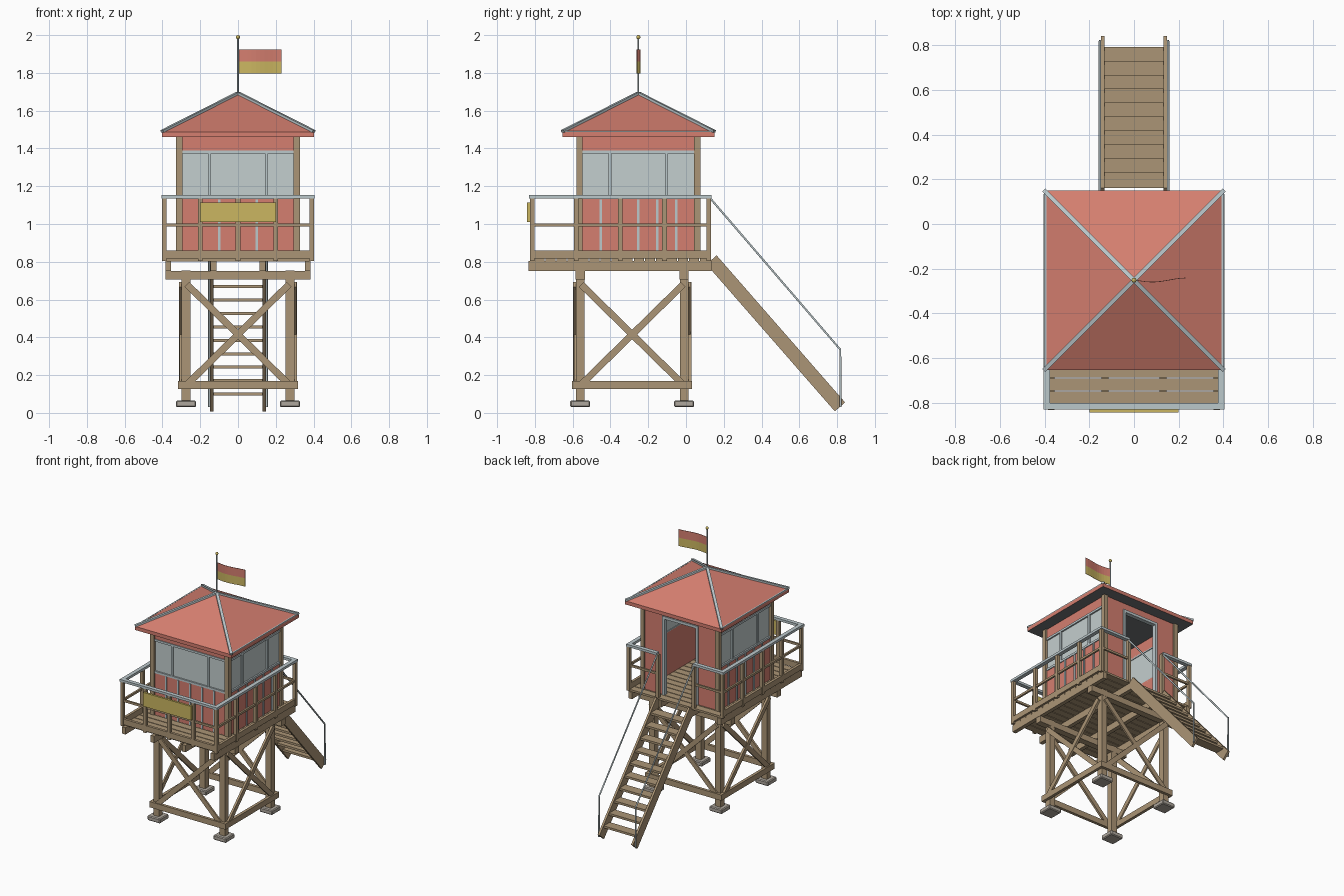
import bpy, bmesh, math
from mathutils import Vector, Matrix

cube = bpy.data.objects.get("Cube")
if cube:
    bpy.data.objects.remove(cube, do_unlink=True)


def material(name, r, g, b):
    m = bpy.data.materials.new(name)
    m.use_nodes = True
    m.diffuse_color = (r, g, b, 1)
    m.node_tree.nodes["Principled BSDF"].inputs["Base Color"].default_value = (r, g, b, 1)
    return m


WOOD = material("weathered wood", .41, .30, .18)
RED = material("coral red paint", .66, .21, .16)
TRIM = material("pale grey trim", .50, .58, .60)
GLASS = material("pale window glass", .55, .62, .62)
YELLOW = material("mustard yellow", .60, .47, .12)
STONE = material("concrete", .43, .39, .34)
DARK = material("dark soffit", .16, .17, .18)

CABIN = Vector((0, -.252, 0))
TOWER = Vector((0, -.285, 0))


def box(x0, x1, y0, y1, z0, z1):
    """Matrix of a unit cube filling the given ranges."""
    c = Vector((x0 + x1, y0 + y1, z0 + z1)) / 2
    return Matrix.Translation(c) @ Matrix.Diagonal((x1 - x0, y1 - y0, z1 - z0, 1))


def beam(a, b, width, depth, normal):
    """Matrix of a rectangular bar from a to b, its depth along normal."""
    a, b, n = Vector(a), Vector(b), Vector(normal)
    d = (b - a).normalized()
    s = n.cross(d).normalized()
    n = d.cross(s)
    rot = Matrix((d, s, n)).transposed().to_4x4()
    return Matrix.Translation((a + b) / 2) @ rot @ Matrix.Diagonal(((b - a).length, width, depth, 1))


def finish(name, bm, mats):
    me = bpy.data.meshes.new(name)
    bmesh.ops.recalc_face_normals(bm, faces=bm.faces)
    bm.to_mesh(me)
    bm.free()
    for m in mats:
        me.materials.append(m)
    ob = bpy.data.objects.new(name, me)
    bpy.context.collection.objects.link(ob)
    return ob


def part(name, mat, solids, turns=(0,), centre=None):
    """One object of bars, optionally repeated by quarter turns round a centre."""
    bm = bmesh.new()
    for t in turns:
        move = Matrix.Translation(centre or Vector()) @ Matrix.Rotation(t * math.pi / 2, 4, 'Z')
        for s in solids:
            bmesh.ops.create_cube(bm, size=1, matrix=move @ s)
    return finish(name, bm, [mat])


def tube(name, mat, points, radius):
    cu = bpy.data.curves.new(name, 'CURVE')
    cu.dimensions = '3D'
    cu.bevel_depth = radius
    cu.bevel_resolution = 1
    cu.use_fill_caps = True
    sp = cu.splines.new('POLY')
    sp.points.add(len(points) - 1)
    for p, co in zip(sp.points, points):
        p.co = (*co, 1)
    cu.materials.append(mat)
    bpy.context.collection.objects.link(bpy.data.objects.new(name, cu))


ALL = (0, 1, 2, 3)
WINDOWED = (0, 1, 3)

# Tower: footings, legs, girts and cross braces
L = .275
feet = part("footings", STONE, [box(L - .053, L + .053, L - .053, L + .053, .03, .065)], ALL, TOWER)
bev = feet.modifiers.new("soft_edges", 'BEVEL')
bev.width = .006
part("legs", WOOD, [box(L - .023, L + .023, L - .023, L + .023, .06, .755)], ALL, TOWER)
part("lower_girts", WOOD, [box(-.317, .317, -.318, -.296, .127, .17)], ALL, TOWER)
out = (0, -1, 0)
part("cross_braces", WOOD,
     [beam((-.27, -.305, .15), (.27, -.305, .68), .036, .016, out),
      beam((.27, -.303, .15), (-.27, -.303, .68), .036, .012, out)], ALL, TOWER)
part("cap_beams", WOOD, [box(-.385, .385, y - .024, y + .024, .705, .75) for y in (-.56, -.01)])

# Deck
part("joists", WOOD, [box(x - .015, x + .015, -.833, .135, .752, .803) for x in (-.37, -.13, .13, .37)])
pitch = .0585
part("deck_boards", WOOD,
     [box(-.385, .385, -.803 + i * pitch, -.803 + i * pitch + .053, .802, .817) for i in range(16)])

# Railing
R, FRONT, BACK, GATE = .39, -.815, .12, .15
post_spots = [(x, FRONT) for x in (-R, -.2, 0, .2, R)]
post_spots += [(s * R, FRONT + i * (BACK - FRONT) / 4) for s in (-1, 1) for i in range(1, 5)]
post_spots += [(s * GATE, BACK) for s in (-1, 1)]
part("railing_posts", WOOD, [box(x - .012, x + .012, y - .012, y + .012, .805, 1.14) for x, y in post_spots])


def rail_run(width, z0, z1, back=True):
    w = width / 2
    bars = [box(-R - w, R + w, FRONT - w, FRONT + w, z0, z1)]
    for s in (-1, 1):
        xa, xb = sorted((s * R - w, s * R + w))
        bars.append(box(xa, xb, FRONT + w, BACK + w, z0, z1))
        if back:
            xa, xb = sorted((s * GATE, s * (R - w)))
            bars.append(box(xa, xb, BACK - w, BACK + w, z0, z1))
    return bars


part("top_rails", TRIM, rail_run(.03, 1.136, 1.154))
part("middle_rails", WOOD, rail_run(.014, .987, 1.003))
part("toe_boards", WOOD, rail_run(.02, .817, .86, False))
part("front_sign", YELLOW, [box(-.2, .2, -.843, -.827, 1.01, 1.115)])

# Cabin
C = .328
part("cabin_corner_posts", WOOD, [box(C - .033, C, C - .033, C, .817, 1.465)], ALL, CABIN)
part("cabin_walls", RED, [box(-.3, .3, -.316, -.298, .817, 1.14),
                          box(-.3, .3, -.316, -.298, 1.38, 1.465)], WINDOWED, CABIN)
part("wall_battens", TRIM, [box(x - .007, x + .007, -.322, -.314, .817, 1.13)
                            for x in (-.2, -.1, 0, .1, .2)], WINDOWED, CABIN)
part("windows", GLASS, [box(-.297, .297, -.311, -.303, 1.14, 1.38)], WINDOWED, CABIN)
part("window_frames", TRIM,
     [box(-.296, .296, -.322, -.298, z - .008, z + .008) for z in (1.14, 1.38)]
     + [box(x - .008, x + .008, -.321, -.298, 1.145, 1.375) for x in (-.15, .15)], WINDOWED, CABIN)

# Back wall with open doorway
D = .14
part("back_wall", RED, [box(-.3, -D, .298, .316, .817, 1.465), box(D, .3, .298, .316, .817, 1.465),
                        box(-D, D, .298, .316, 1.40, 1.465)], (0,), CABIN)
part("door_frame", TRIM, [box(-D - .01, -D + .01, .292, .324, .817, 1.41),
                          box(D - .01, D + .01, .292, .324, .817, 1.41),
                          box(-D + .01, D - .01, .292, .324, 1.39, 1.41)], (0,), CABIN)

# Hipped roof with dark underside
E, EAVE, APEX = .402, 1.487, 1.69
bm = bmesh.new()
bmesh.ops.create_cube(bm, size=1, matrix=Matrix.Translation(CABIN) @ box(-E, E, -E, E, 1.46, EAVE))
top = max(bm.faces, key=lambda f: f.calc_center_median().z)
tip = bmesh.ops.poke(bm, faces=[top])['verts'][0]
tip.co.z = APEX
bm.normal_update()
for f in bm.faces:
    f.material_index = 1 if f.normal.z < -.5 else 0
finish("roof", bm, [RED, DARK])
part("hip_trims", TRIM, [beam((E, E, EAVE + .003), (0, 0, APEX + .003), .02, .014, (0, 0, 1))], ALL, CABIN)
part("eave_trims", TRIM, [box(E - .01, E, -E, E, EAVE - .004, EAVE + .006)], (0, 2), CABIN)

# Flagpole and flag
px, py = CABIN.x, CABIN.y
tube("flagpole", TRIM, [(px, py, 1.67), (px, py, 1.985)], .005)
bpy.ops.mesh.primitive_uv_sphere_add(segments=12, ring_count=8, radius=.011, location=(px, py, 1.989))
ball = bpy.context.object
ball.name = "pole_finial"
ball.data.materials.append(YELLOW)
bpy.ops.object.shade_smooth_by_angle()
bm = bmesh.new()
bmesh.ops.create_grid(bm, x_segments=10, y_segments=2, size=.5)
for f in bm.faces:
    f.material_index = 0 if f.calc_center_median().y > 0 else 1
for v in bm.verts:
    u, h = v.co.x + .5, v.co.y
    v.co = (.005 + .225 * u, py - .009 * math.sin(u * 4.6), 1.86 + .125 * h)
flag = finish("flag", bm, [RED, YELLOW])
flag.modifiers.new("cloth", 'SOLIDIFY').thickness = .003

# Stairs
head, foot = Vector((0, .135, .81)), Vector((0, .815, .032))
side = (1, 0, 0)
part("stair_stringers", WOOD,
     [beam(head + Vector((s * .139, 0, 0)), foot + Vector((s * .139, 0, 0)), .072, .016, side) for s in (-1, 1)])
treads = []
for i in range(10):
    z = .10 + i * .071
    y = head.y + (head.z - z) / (head.z - foot.z) * (foot.y - head.y)
    treads.append(box(-.132, .132, y - .036, y + .036, z - .008, z + .008))
part("stair_treads", WOOD, treads)
for s, label in ((1, "left"), (-1, "right")):
    x = s * .153
    tube(label + "_handrail", TRIM, [(x, .125, 1.14), (x, .817, .335), (x, .817, .03)], .006)
